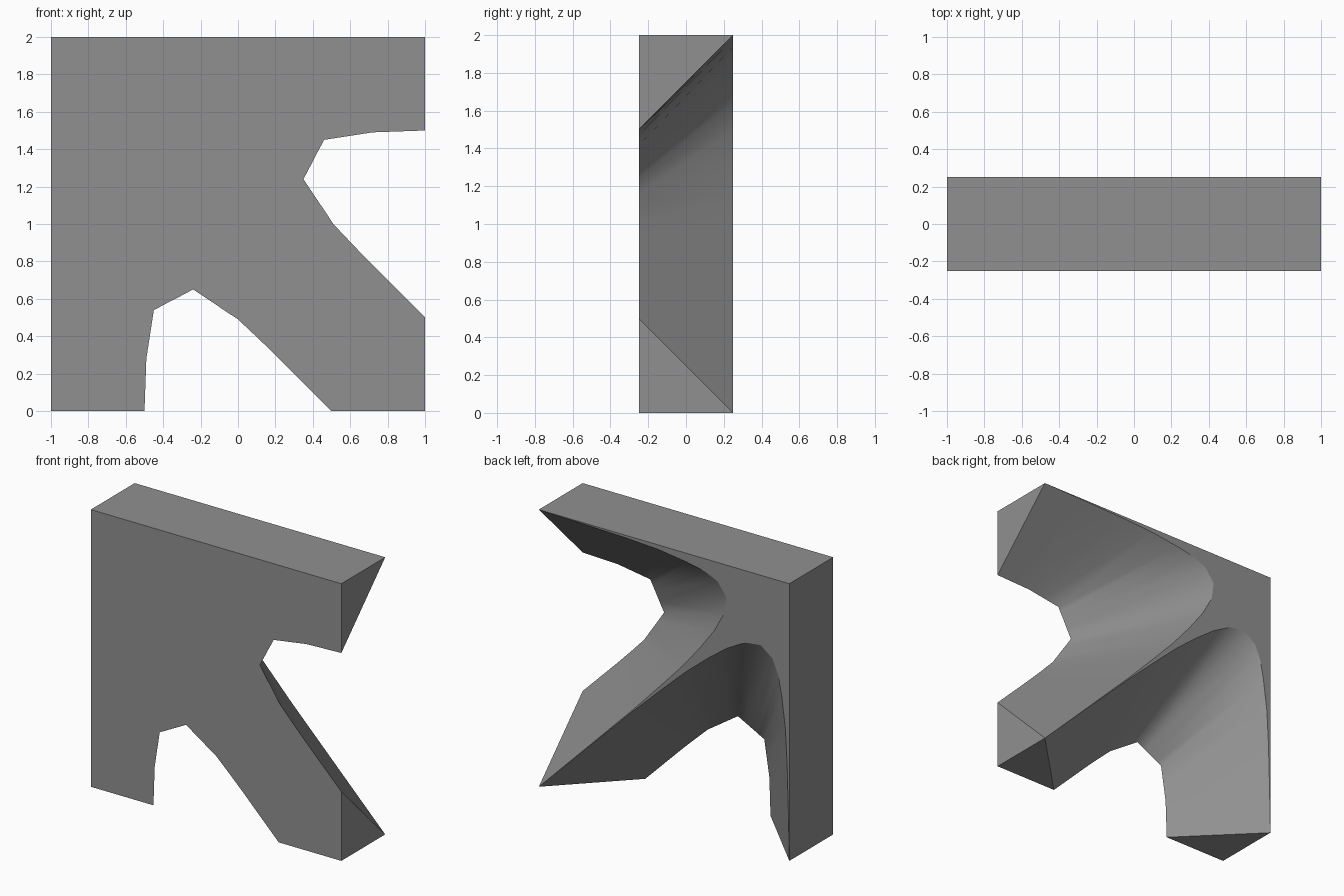
import bpy, bmesh

if "Cube" in bpy.data.objects:
    bpy.data.objects.remove(bpy.data.objects["Cube"])

# Notch profile pairs: (front x, front z, back x, back z), lower notch
NOTCH = [
    (-.50, 0, -1, 0), (-.495, .14, -.992, .35), (-.49, .28, -.982, .70),
    (-.47, .41, -.968, .95), (-.45, .54, -.938, 1.18), (-.415, .558, -.91, 1.32),
    (-.38, .577, -.865, 1.425), (-.31, .613, -.77, 1.496), (-.24, .65, -.646, 1.48),
    (-.16, .597, -.50, 1.40), (-.08, .543, -.345, 1.285), (0, .49, -.17, 1.14),
    (.10, .396, 0, .982), (.20, .30, .25, .745), (.50, 0, 1, 0),
]
D = 0.25

stone = bpy.data.materials.new("mid grey")
stone.diffuse_color = (0.28, 0.28, 0.28, 1)
stone.use_nodes = True
stone.node_tree.nodes["Principled BSDF"].inputs["Base Color"].default_value = stone.diffuse_color

bm = bmesh.new()
cache = {}


def vert(x, y, z):
    key = (round(x, 4), y, round(z, 4))
    if key not in cache:
        cache[key] = bm.verts.new(key)
    return cache[key]


def mirror(x, z):
    # reflection across the diagonal strut
    return 1 - z, 1 - x


# The two notches, front and back outlines, in order around the plate
low_f = [vert(a, -D, b) for a, b, c, d in NOTCH]
low_b = [vert(c, D, d) for a, b, c, d in NOTCH]
up_f = [vert(*(lambda p: (p[0], -D, p[1]))(mirror(a, b))) for a, b, c, d in reversed(NOTCH)]
up_b = [vert(*(lambda p: (p[0], D, p[1]))(mirror(c, d))) for a, b, c, d in reversed(NOTCH)]

tl_f, tr_f = vert(-1, -D, 2), vert(1, -D, 2)
bl_f, br_f = vert(-1, -D, 0), vert(1, -D, 0)
tl_b, tr_b = vert(-1, D, 2), vert(1, D, 2)
bl_b, br_b = low_b[0], low_b[-1]

# Front and back plates
bm.faces.new([bl_f] + low_f + [br_f] + up_f + [tr_f, tl_f])
bm.faces.new((low_b + up_b[1:] + [tl_b])[::-1])

# Outer sides and the triangular ends of the three arms
bm.faces.new([tl_f, tr_f, tr_b, tl_b])
bm.faces.new([bl_f, tl_f, tl_b, bl_b])
bm.faces.new([bl_f, bl_b, low_f[0]])
bm.faces.new([br_f, low_f[-1], br_b])
bm.faces.new([br_f, br_b, up_f[0]])
bm.faces.new([tr_f, up_f[-1], tr_b])

# Smooth flared walls of the notches
walls = []
for f, b in ((low_f, low_b), (up_f, up_b)):
    for i in range(len(f) - 1):
        walls.append(bm.faces.new([f[i], b[i], b[i + 1], f[i + 1]]))
for w in walls:
    w.smooth = True
bmesh.ops.recalc_face_normals(bm, faces=bm.faces)
wall_set = set(walls)
for e in bm.edges:
    e.smooth = all(f in wall_set for f in e.link_faces)

# Split the concave plates and twisted walls cleanly
bmesh.ops.triangulate(bm, faces=bm.faces[:])

mesh = bpy.data.meshes.new("corner_bracket")
bm.to_mesh(mesh)
bm.free()
mesh.materials.append(stone)
bracket = bpy.data.objects.new("corner_bracket", mesh)
bpy.context.collection.objects.link(bracket)
